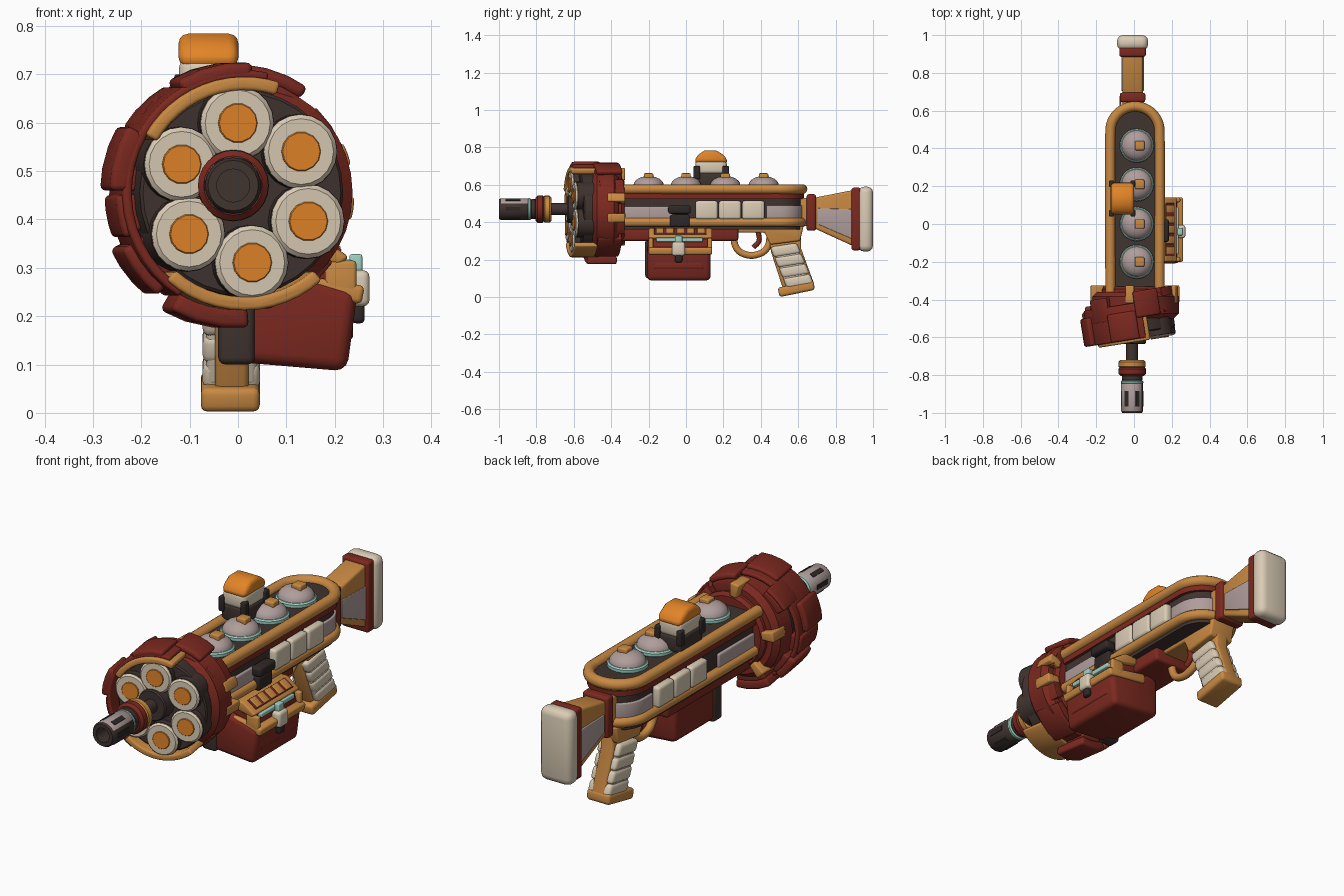
import bpy, bmesh
from math import sin, cos, pi, radians
from mathutils import Matrix, Vector

cube = bpy.data.objects.get("Cube")
if cube:
    bpy.data.objects.remove(cube)

COLOURS = {
    "red": (0.20, 0.022, 0.014), "tan": (0.58, 0.25, 0.055), "orange": (0.76, 0.23, 0.02),
    "cream": (0.70, 0.60, 0.46), "dark": (0.05, 0.033, 0.028), "mauve": (0.43, 0.34, 0.33),
    "teal": (0.34, 0.62, 0.54), "black": (0.028, 0.021, 0.02)}
MATS = {}
for key, rgb in COLOURS.items():
    m = bpy.data.materials.new(key + " paint")
    m.use_nodes = True
    m.diffuse_color = (*rgb, 1)
    m.node_tree.nodes["Principled BSDF"].inputs["Base Color"].default_value = (*rgb, 1)
    MATS[key] = m

CX, CZ = 0.005, 0.455          # drum axis
TILT = Matrix.Translation((0, -0.56, 0)) @ Matrix.Rotation(radians(9), 4, 'Z') @ Matrix.Translation((0, 0.56, 0))


def select(ob):
    bpy.ops.object.select_all(action='DESELECT')
    ob.select_set(True)
    bpy.context.view_layer.objects.active = ob


def finish(name, bm, mat, bevel=0, matrix=None):
    bmesh.ops.remove_doubles(bm, verts=bm.verts, dist=1e-5)
    bmesh.ops.recalc_face_normals(bm, faces=bm.faces)
    if bevel:
        edges = [e for e in bm.edges if e.is_manifold and e.calc_face_angle() > 0.6]
        bmesh.ops.bevel(bm, geom=edges, offset=bevel, segments=3, profile=0.5,
                        affect='EDGES', clamp_overlap=True)
    if matrix:
        bm.transform(matrix)
    me = bpy.data.meshes.new(name)
    bm.to_mesh(me)
    bm.free()
    me.materials.append(MATS[mat])
    ob = bpy.data.objects.new(name, me)
    bpy.context.collection.objects.link(ob)
    select(ob)
    bpy.ops.object.shade_smooth_by_angle(angle=radians(40))
    return ob


def place(axis, u, v, t):
    return {'x': (t, u, v), 'y': (u, t, v), 'z': (u, v, t)}[axis]


def prism(name, pts, axis, a, b, mat, bevel=0, matrix=None):
    bm = bmesh.new()
    ends = [[bm.verts.new(place(axis, u, v, t)) for u, v in pts] for t in (a, b)]
    n = len(pts)
    bm.faces.new(ends[0])
    bm.faces.new(ends[1])
    for i in range(n):
        j = (i + 1) % n
        bm.faces.new((ends[0][i], ends[0][j], ends[1][j], ends[1][i]))
    return finish(name, bm, mat, bevel, matrix)


def box(name, x0, x1, y0, y1, z0, z1, mat, bevel=0.008, matrix=None):
    return prism(name, [(x0, y0), (x1, y0), (x1, y1), (x0, y1)], 'z', z0, z1, mat, bevel, matrix)


def lathe(name, prof, u, v, axis, mat, n=24, matrix=None):
    bm = bmesh.new()
    rings = [[bm.verts.new(place(axis, u + r * cos(2 * pi * i / n), v + r * sin(2 * pi * i / n), t))
              for i in range(n)] for r, t in prof]
    for p, q in zip(rings, rings[1:]):
        for i in range(n):
            j = (i + 1) % n
            bm.faces.new((p[i], p[j], q[j], q[i]))
    return finish(name, bm, mat, 0, matrix)


def rod(name, r, a, b, u, v, axis, mat, n=24, c=0.006, matrix=None):
    return lathe(name, [(0, a), (r - c, a), (r, a + c), (r, b - c), (r - c, b), (0, b)], u, v, axis, mat, n, matrix)


def arc(name, r0, r1, a0, a1, y0, y1, mat, bevel=0.01, matrix=TILT, steps=8):
    ang = [radians(a0 + (a1 - a0) * i / steps) for i in range(steps + 1)]
    pts = [(CX + r1 * cos(a), CZ + r1 * sin(a)) for a in ang]
    pts += [(CX + r0 * cos(a), CZ + r0 * sin(a)) for a in reversed(ang)]
    return prism(name, pts, 'y', y0, y1, mat, bevel, matrix)


def tube(name, pts, r, mat):
    cu = bpy.data.curves.new(name, 'CURVE')
    cu.dimensions, cu.bevel_depth, cu.bevel_resolution, cu.use_fill_caps = '3D', r, 3, True
    sp = cu.splines.new('BEZIER')
    sp.bezier_points.add(len(pts) - 1)
    for bp, p in zip(sp.bezier_points, pts):
        bp.co, bp.handle_left_type, bp.handle_right_type = p, 'AUTO', 'AUTO'
    sp.resolution_u = 5
    cu.materials.append(MATS[mat])
    ob = bpy.data.objects.new(name, cu)
    bpy.context.collection.objects.link(ob)
    select(ob)
    bpy.ops.object.convert(target='MESH')
    bpy.ops.object.shade_smooth_by_angle(angle=radians(40))


def stadium(w, y0, y1, n=14):
    bow = [(CX + w * cos(pi * i / n), y1 - w + w * sin(pi * i / n)) for i in range(n + 1)]
    return [(CX + w, y0)] + bow + [(CX - w, y0)]


# Body: hull, stripe, deck and rounded rails
prism("hull", stadium(0.125, -0.42, 0.62), 'z', 0.36, 0.57, "dark")
prism("red_stripe", stadium(0.14, -0.4, 0.63), 'z', 0.525, 0.565, "red")
prism("deck", stadium(0.125, -0.4, 0.62), 'z', 0.565, 0.58, "dark")
prism("rear_panel", stadium(0.136, 0.43, 0.63), 'z', 0.41, 0.49, "mauve", 0.005)
for name, z, r in (("upper_rail", 0.577, 0.027), ("lower_rail", 0.4, 0.025)):
    tube(name, [(x, y, z) for x, y in stadium(0.13, -0.38, 0.622)], r, "tan")
for s, side in ((1, "left"), (-1, "right")):
    xs = sorted((CX + s * 0.11, CX + s * 0.137))
    box(side + "_front_panel", *xs, -0.33, -0.06, 0.41, 0.485, "mauve")
    xs = sorted((CX + s * 0.11, CX + s * 0.158))
    for i in range(3):
        y = 0.05 + i * 0.125
        box(f"{side}_pouch_{i}", *xs, y, y + 0.12, 0.415, 0.515, "cream", 0.014)
box("underbody", -0.1, 0.1, -0.4, 0.28, 0.3, 0.38, "red", 0.015)
prism("receiver", [(0.24, 0.385), (0.63, 0.385), (0.61, 0.3), (0.45, 0.28), (0.42, 0.345), (0.24, 0.345)],
      'x', -0.075, 0.055, "tan", 0.01)

# Domes on the deck
for i, y in enumerate((-0.2, 0.0, 0.21, 0.415)):
    rod(f"dome_ring_{i}", 0.09, 0.575, 0.6, 0.015, y, 'z', "teal", 28)
    lathe(f"dome_{i}", [(0.081 * cos(a), 0.597 + 0.05 * sin(a)) for a in [pi / 12 * k for k in range(7)]],
          0.015, y, 'z', "mauve", 28)
    box(f"dome_cap_{i}", 0.005, 0.055, y - 0.025, y + 0.025, 0.625, 0.662, "tan", 0.007)

# Drum with six wrapped rolls
rod("drum_core", 0.213, -0.58, -0.42, CX, CZ, 'y', "dark", 32, matrix=TILT)
for i in range(6):
    a = radians(96 - 60 * i)
    u, v = CX + 0.145 * cos(a), CZ + 0.145 * sin(a)
    rod(f"roll_wrap_{i}", 0.078, -0.612, -0.47, u, v, 'y', "dark", 20, 0.004, TILT)
    rod(f"roll_filling_{i}", 0.076, -0.62, -0.58, u, v, 'y', "cream", 20, 0.008, TILT)
    rod(f"roll_centre_{i}", 0.041, -0.625, -0.6, u, v, 'y', "orange", 14, 0.002, TILT)
arc("drum_top_band", 0.212, 0.24, 72, 150, -0.625, -0.47, "tan", 0.008, steps=12)
arc("drum_bottom_band", 0.215, 0.243, 228, 312, -0.62, -0.47, "tan", 0.008, steps=12)

# Red drum housing with armour blocks and clips
rod("housing_ring", 0.232, -0.5, -0.36, CX, CZ, 'y', "red", 36, 0.025)
rod("housing_back", 0.18, -0.38, -0.33, CX, CZ, 'y', "red", 32, 0.015)
arc("housing_shell", 0.234, 0.254, 78, 238, -0.61, -0.42, "red", 0.008, steps=20)
for i, (a0, a1, r, y0, y1) in enumerate((
        (86, 121, 0.27, -0.61, -0.46), (55, 86, 0.266, -0.5, -0.36), (150, 179, 0.28, -0.61, -0.46),
        (120, 148, 0.256, -0.5, -0.37), (181, 201, 0.266, -0.6, -0.43), (205, 231, 0.275, -0.57, -0.4),
        (240, 275, 0.28, -0.53, -0.37), (12, 46, 0.245, -0.49, -0.36), (285, 325, 0.25, -0.5, -0.37),
        (330, 358, 0.24, -0.48, -0.36))):
    arc(f"armour_block_{i}", 0.236, r, a0, a1, y0, y1, "red", 0.012, steps=3)
    arc(f"block_root_{i}", 0.18, 0.24, a0, a1, max(y0, -0.5), y1, "red", 0.008, steps=3)
for i, a in enumerate((-8, 20, 97, 172, 225)):
    arc(f"clip_{i}", 0.17, 0.236, a - 6, a + 6, -0.42, -0.325, "tan", 0.008, None, 2)

# Barrel and muzzle
BX, BZ = -0.01, 0.47
rod("hub", 0.074, -0.635, -0.56, BX, BZ, 'y', "dark", 24)
rod("shaft", 0.032, -0.78, -0.6, BX, BZ, 'y', "dark", 16)
rod("barrel_band", 0.072, -0.765, -0.72, BX, BZ, 'y', "tan", 24, 0.01)
rod("barrel_collar", 0.073, -0.805, -0.755, BX, BZ, 'y', "red", 24, 0.012)
rod("barrel_neck", 0.054, -0.832, -0.8, BX, BZ, 'y', "dark", 24)
rod("barrel_ring", 0.059, -0.848, -0.828, BX, BZ, 'y', "teal", 24)
muzzle = lathe("muzzle", [(0, -0.9), (0.034, -0.9), (0.034, -1), (0.052, -1), (0.058, -0.99),
                          (0.058, -0.845), (0.05, -0.835), (0, -0.835)], BX, BZ, 'y', "mauve", 24)
muzzle.data.materials.append(MATS["dark"])
for f in muzzle.data.polygons:
    inner = Vector((f.center.x - BX, f.center.z - BZ)).length < 0.04
    f.material_index = int(inner or f.normal.y < -0.3 or f.normal.x - f.normal.z > 0.4)
for i in range(6):
    spin = Matrix.Translation((BX, 0, BZ)) @ Matrix.Rotation(i * pi / 3 + pi / 6, 4, 'Y')
    box(f"muzzle_slot_{i}", -0.011, 0.011, -0.965, -0.885, 0.051, 0.0595, "black", 0, spin)

# Stock
box("stock_collar", -0.075, 0.06, 0.645, 0.695, 0.355, 0.55, "red", 0.012)
box("stock_joint", -0.06, 0.05, 0.58, 0.66, 0.38, 0.53, "tan")
prism("stock_frame", [(0.68, 0.37), (0.91, 0.265), (0.91, 0.575), (0.68, 0.53)], 'x', -0.062, 0.047, "tan", 0.012)
prism("stock_panels", [(0.705, 0.39), (0.89, 0.31), (0.89, 0.47), (0.705, 0.475)], 'x', -0.067, 0.052, "mauve", 0.003)
box("butt_plate", -0.078, 0.063, 0.885, 0.935, 0.25, 0.585, "red", 0.012)
box("butt_pad", -0.09, 0.075, 0.92, 1.0, 0.243, 0.59, "cream", 0.032)

# Grip, guard and trigger
prism("grip_core", [(0.44, 0.34), (0.615, 0.34), (0.615, 0.26), (0.685, 0.07), (0.52, 0.04), (0.455, 0.24)],
      'x', -0.048, 0.022, "tan", 0.012)
prism("grip_panels", [(0.46, 0.27), (0.59, 0.285), (0.663, 0.085), (0.535, 0.055)], 'x', -0.066, 0.039, "cream", 0.012)
for i in range(4):
    t, z = i * 0.023, 0.272 - i * 0.055
    prism(f"grip_rib_{i}", [(0.45 + t, z - 0.005), (0.592 + t, z + 0.018), (0.615 + t, z - 0.038), (0.471 + t, z - 0.061)],
          'x', -0.073, 0.045, "cream", 0.016)
prism("grip_foot", [(0.5, 0.0), (0.688, 0.038), (0.683, 0.088), (0.49, 0.05)], 'x', -0.077, 0.045, "tan", 0.014)
tube("trigger_guard", [(-0.012, y, z) for y, z in
     ((0.255, 0.36), (0.268, 0.265), (0.31, 0.23), (0.39, 0.23), (0.435, 0.265), (0.45, 0.33))], 0.019, "tan")
tube("trigger", [(-0.012, y, z) for y, z in ((0.385, 0.35), (0.39, 0.3), (0.36, 0.265))], 0.014, "red")

# Ammunition box, tray and latch
prism("ammo_box", [(-0.035, 0.108), (0.225, 0.086), (0.247, 0.25), (0.02, 0.32), (-0.035, 0.3)],
      'y', -0.208, 0.132, "red", 0.025)
box("box_groove", 0.12, 0.238, -0.17, 0.095, 0.15, 0.19, "red", 0.01)
box("box_strap", -0.041, 0.035, -0.218, -0.15, 0.1, 0.31, "dark", 0.015)
prism("tray", [(0.05, 0.25), (0.255, 0.225), (0.262, 0.262), (0.05, 0.3)], 'y', -0.2, 0.14, "tan", 0.01)
prism("tray_inner", [(0.05, 0.28), (0.232, 0.25), (0.215, 0.315), (0.15, 0.345), (0.05, 0.345)],
      'y', -0.18, 0.12, "red", 0.008)
prism("tray_lid", [(0.1, 0.33), (0.21, 0.305), (0.23, 0.322), (0.165, 0.368), (0.1, 0.368)],
      'y', -0.2, 0.14, "tan", 0.009)
prism("lid_inset", [(0.155, 0.35), (0.2, 0.32), (0.215, 0.337), (0.17, 0.369)], 'y', -0.17, 0.11, "red", 0.002)
for i in range(5):
    prism(f"lid_ridge_{i}", [(0.16, 0.35), (0.2, 0.32), (0.214, 0.342), (0.172, 0.372)], 'y',
          -0.16 + i * 0.055, -0.12 + i * 0.055, "tan", 0.004)
for i, y in enumerate((-0.2, 0.115)):
    box(f"tray_post_{i}", 0.18, 0.245, y, y + 0.025, 0.24, 0.315, "tan")
box("tray_seal", 0.18, 0.236, -0.16, 0.09, 0.295, 0.317, "teal", 0.005)
box("latch_plate", 0.225, 0.272, -0.075, -0.005, 0.22, 0.295, "cream", 0.014)
box("latch_hook", 0.235, 0.262, -0.06, -0.02, 0.185, 0.23, "black", 0.01)
box("latch_tab", 0.23, 0.257, -0.06, -0.02, 0.285, 0.328, "teal", 0.005)
box("side_bracket", 0.125, 0.17, -0.085, 0.02, 0.375, 0.44, "black", 0.01)
box("side_knob", 0.13, 0.185, -0.095, 0.025, 0.445, 0.49, "black", 0.012)

# Sight on its offset mount
box("sight_mount", -0.125, 0.0, 0.05, 0.22, 0.59, 0.665, "dark", 0.012)
for i, x in enumerate((-0.132, -0.018)):
    for j, y in enumerate((0.04, 0.195)):
        box(f"sight_post_{i}{j}", x, x + 0.025, y, y + 0.035, 0.63, 0.7, "black", 0.006)
box("sight_block", -0.122, -0.002, 0.05, 0.218, 0.655, 0.735, "cream", 0.022)
prism("sight_cap", [(0.045, 0.715), (0.055, 0.755), (0.1, 0.784), (0.16, 0.784), (0.21, 0.755), (0.225, 0.715)],
      'x', -0.123, 0.001, "orange", 0.024)
